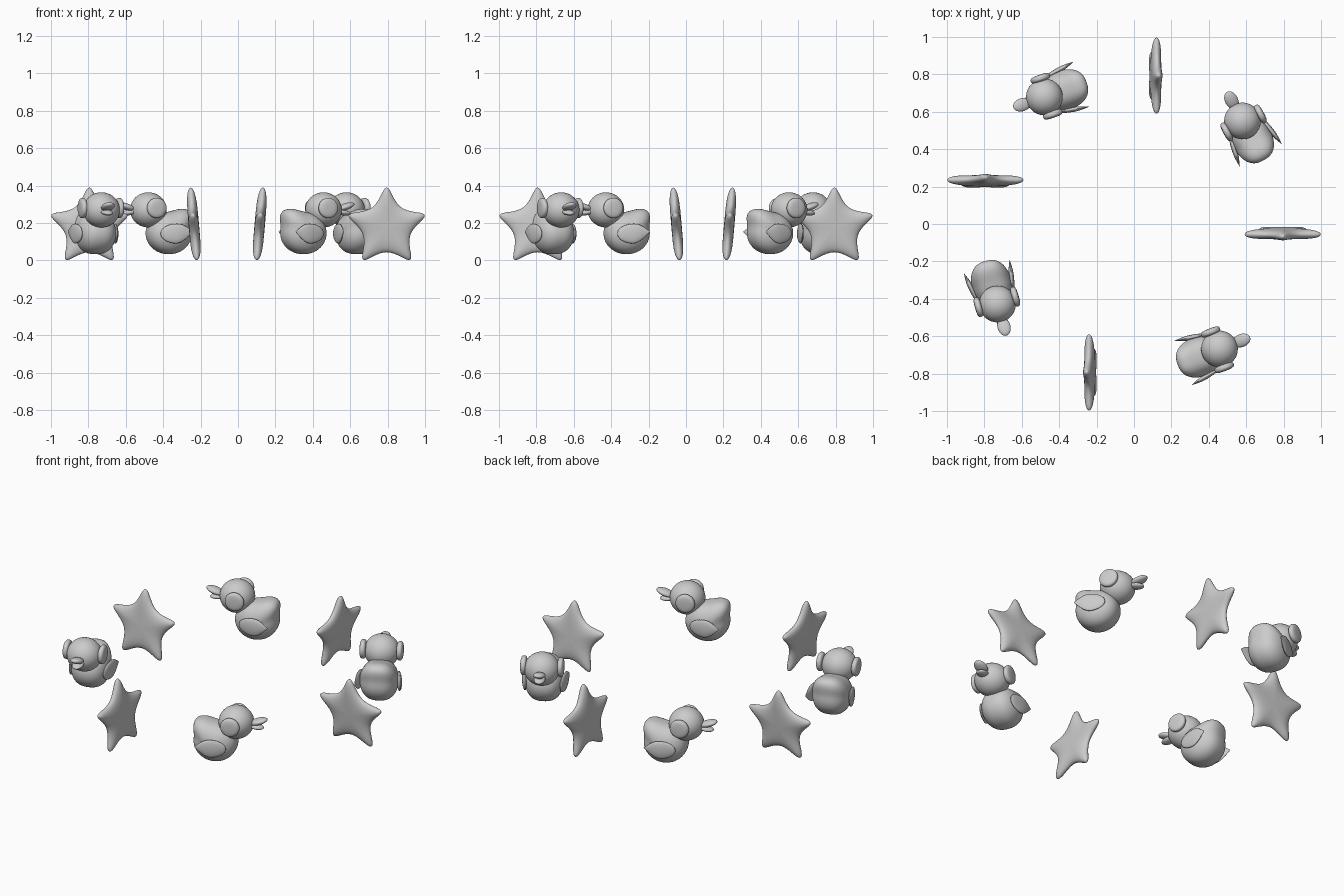
import bpy, bmesh, math
from mathutils import Matrix, Vector

if "Cube" in bpy.data.objects:
    bpy.data.objects.remove(bpy.data.objects["Cube"])

grey = bpy.data.materials.new("soft_grey")
grey.diffuse_color = (0.6, 0.6, 0.6, 1)
grey.use_nodes = True
grey.node_tree.nodes["Principled BSDF"].inputs["Base Color"].default_value = grey.diffuse_color


def finish(name, bm, matrix):
    bmesh.ops.recalc_face_normals(bm, faces=bm.faces)
    for f in bm.faces:
        f.smooth = True
    me = bpy.data.meshes.new(name)
    bm.to_mesh(me)
    bm.free()
    me.materials.append(grey)
    ob = bpy.data.objects.new(name, me)
    ob.matrix_world = matrix
    bpy.context.collection.objects.link(ob)


def blob(name, matrix, shape, seg=40, rings=24):
    """Sphere with its poles on the y axis, reshaped by a function."""
    bm = bmesh.new()
    bmesh.ops.create_uvsphere(bm, u_segments=seg, v_segments=rings, radius=1,
                              matrix=Matrix.Rotation(math.pi / 2, 4, 'X'))
    for v in bm.verts:
        v.co = shape(v.co.copy())
    finish(name, bm, matrix)


def ellipsoid(a, b, c):
    return lambda p: Vector((p.x * a, p.y * b, p.z * c))


def body_shape(p):
    # round belly with a wide tail ridge pointing up and back
    ang = math.degrees(math.atan2(p.z, p.x))
    d = (ang - 130 + 180) % 360 - 180
    r = 1 + 0.40 * math.exp(-(d / (25 if d < 0 else 21)) ** 2)
    flat = math.hypot(p.x, p.z)
    s = math.sqrt(max(0, 1 - abs(p.y) ** 2.6)) / flat if flat > 1e-4 else 0
    return Vector((p.x * s * r * .122, p.y * .107, p.z * s * r * .112))


def wing_shape(p):
    # thin leaf, round in front and pointed at the back
    k = 1 - 0.75 * p.x ** 2 if p.x < 0 else 1
    return Vector((p.x * .088, p.y * .014 * k, p.z * .053 * k - .010 * p.x * (p.x < 0)))


def cup_shape(p):
    # round pad with a soft rim
    flat = math.hypot(p.x, p.z)
    s = max(0, 1 - abs(p.y) ** 3) ** (1 / 3) / flat if flat > 1e-4 else 0
    return Vector((p.x * s * .054, p.y * .019, p.z * s * .054))


def duck(i, x, y, heading):
    base = Matrix.Translation((x, y, 0)) @ Matrix.Rotation(math.radians(heading), 4, 'Z')

    def at(px, py, pz, yaw=0, pitch=0):
        return (base @ Matrix.Translation((px, py, pz))
                @ Matrix.Rotation(math.radians(yaw), 4, 'Z')
                @ Matrix.Rotation(math.radians(pitch), 4, 'Y'))

    blob(f"duck_{i}_head", at(0, 0, .27), ellipsoid(.098, .098, .094))
    blob(f"duck_{i}_body", at(-.115, 0, .145), body_shape, 64, 32)
    blob(f"duck_{i}_upper_bill", at(.126, 0, .287, 0, -18), ellipsoid(.052, .035, .018), 24, 16)
    blob(f"duck_{i}_lower_bill", at(.110, 0, .256, 0, 8), ellipsoid(.046, .031, .015), 24, 16)
    for side, s in (("left", 1), ("right", -1)):
        blob(f"duck_{i}_{side}_ear_pad", at(-.012, s * .102, .28), cup_shape, 32, 16)
        blob(f"duck_{i}_{side}_wing", at(-.122, s * .112, .143, -s * 10), wing_shape, 32, 16)


def star_outline(sub=6):
    # closed cubic B-spline round five blunt tips
    ctrl = []
    for k in range(5):
        a = math.pi / 2 + k * math.tau / 5
        for r, da in ((.106, -36), (.220, -4), (.220, 4)):
            t = a + math.radians(da)
            ctrl.append(Vector((r * math.cos(t), r * math.sin(t))))
    n, out = len(ctrl), []
    for j in range(n):
        p = [ctrl[(j + m) % n] for m in range(4)]
        for q in range(sub):
            t = q / sub
            out.append(((1 - t) ** 3 * p[0] + (3 * t**3 - 6 * t**2 + 4) * p[1]
                        + (-3 * t**3 + 3 * t**2 + 3 * t + 1) * p[2] + t**3 * p[3]) / 6)
    return out


def star(i, x, y, heading):
    # puffy star, upright and leaning slightly
    line, half, levels = star_outline(), .028, 8
    bm = bmesh.new()
    rings = []
    for k in range(1, 2 * levels):
        phi = math.pi * k / (2 * levels)
        s = math.sin(phi) ** .5 if 0 < k < 2 * levels else 0
        h = half * math.cos(phi)
        rings.append([bm.verts.new((p.x * s, h, p.y * s)) for p in line])
    for a, b in zip(rings, rings[1:]):
        for j in range(len(line)):
            m = (j + 1) % len(line)
            bm.faces.new((a[j], a[m], b[m], b[j]))
    for ring, h in ((rings[0], half), (rings[-1], -half)):
        c = bm.verts.new((0, h, 0))
        for j in range(len(line)):
            bm.faces.new((c, ring[j], ring[(j + 1) % len(line)]))
    finish(f"star_{i}", bm, Matrix.Translation((x, y, .176))
           @ Matrix.Rotation(math.radians(heading), 4, 'Z')
           @ Matrix.Rotation(math.radians(5), 4, 'X'))


# ring of alternating ducks and stars
for i, spot in enumerate([(-.479, .679, 199), (.58, .551, 118),
                          (.457, -.668, 21), (-.73, -.428, 286)], 1):
    duck(i, *spot)
for i, spot in enumerate([(.795, -.05, 0), (.115, .793, 90),
                          (-.795, .23, 180), (-.235, -.793, 270)], 1):
    star(i, *spot)
